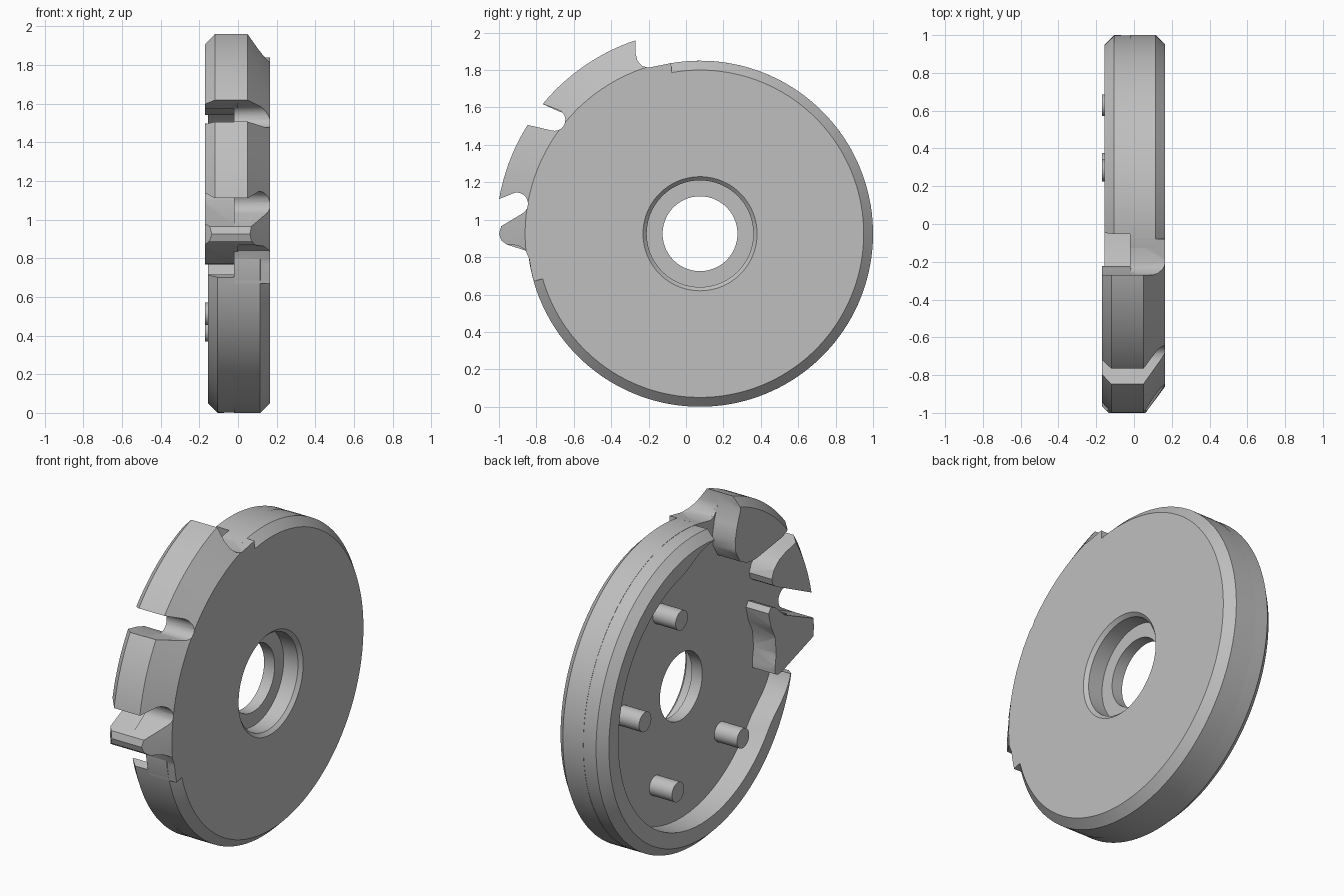
import bpy, bmesh
from math import sin, cos, radians

if "Cube" in bpy.data.objects:
    bpy.data.objects.remove(bpy.data.objects["Cube"])

CY, CZ = 0.075, 0.925          # wheel axis
R = 0.925                      # wheel radius

grey = bpy.data.materials.new("plain_grey")
grey.use_nodes = True
grey.diffuse_color = (0.52, 0.52, 0.52, 1)
grey.node_tree.nodes["Principled BSDF"].inputs["Base Color"].default_value = (0.52, 0.52, 0.52, 1)


def finish(name, bm):
    bmesh.ops.recalc_face_normals(bm, faces=bm.faces)
    mesh = bpy.data.meshes.new(name)
    bm.to_mesh(mesh)
    bm.free()
    mesh.materials.append(grey)
    obj = bpy.data.objects.new(name, mesh)
    bpy.context.collection.objects.link(obj)
    smooth(mesh)
    return obj


def smooth(mesh):
    for p in mesh.polygons:
        p.use_smooth = True
    mesh.set_sharp_from_angle(angle=radians(28))


def polar(r, deg):
    return CY + r * cos(radians(deg)), CZ + r * sin(radians(deg))


def arc(cy, cz, r, a0, a1, n=10):
    steps = [radians(a0 + (a1 - a0) * i / n) for i in range(n + 1)]
    return [(cy + r * cos(a), cz + r * sin(a)) for a in steps]


def sweep(name, profile_at, a0, a1, n, closed):
    """Sweep a closed (x, radius) profile around the wheel axis."""
    bm = bmesh.new()
    rings = []
    for i in range(n if closed else n + 1):
        a = a0 + (a1 - a0) * i / n
        rings.append([bm.verts.new((x, *polar(r, a))) for x, r in profile_at(a)])
    m = len(rings[0])
    for i in range(n):
        p, q = rings[i], rings[(i + 1) % len(rings)]
        for j in range(m):
            k = (j + 1) % m
            bm.faces.new((p[j], p[k], q[k], q[j]))
    if not closed:
        bm.faces.new(rings[0])
        bm.faces.new(rings[-1])
    return finish(name, bm)


def prism(name, outline, x0, x1):
    """Extrude a (y, z) outline along x."""
    bm = bmesh.new()
    face = bm.faces.new([bm.verts.new((x0, y, z)) for y, z in outline])
    out = bmesh.ops.extrude_face_region(bm, geom=[face])
    for v in out["geom"]:
        if isinstance(v, bmesh.types.BMVert):
            v.co.x = x1
    return finish(name, bm)


def clip(obj, envelope):
    """Keep only the part of obj inside the envelope."""
    mod = obj.modifiers.new("clip", 'BOOLEAN')
    mod.operation = 'INTERSECT'
    mod.solver = 'EXACT'
    mod.object = envelope
    bpy.context.view_layer.update()
    graph = bpy.context.evaluated_depsgraph_get()
    mesh = bpy.data.meshes.new_from_object(obj.evaluated_get(graph))
    obj.modifiers.clear()
    obj.data = mesh
    smooth(mesh)


# Disc with counterbored hole and chamfered front edge
disc = [(-0.02, 0.2), (0.05, 0.2), (0.05, 0.285), (0.145, 0.285), (0.165, 0.305),
        (0.165, 0.875), (0.115, R), (-0.02, R)]
sweep("disc", lambda a: disc, 0, 360, 144, True)

# Raised rim on the back, thinning toward both ends
RIM0, RIM1 = 194, 458


def rim_profile(a):
    t = max(0, 1 - min(a - RIM0, RIM1 - a) / 22)
    inner = 0.785 + 0.083 * t * t * (3 - 2 * t)
    return [(0, inner), (-0.155, inner), (-0.155, 0.875), (-0.105, R), (0, R - 0.002)]


sweep("back_rim", rim_profile, RIM0, RIM1, 110, False)

# Pegs on the back
for i, a in enumerate((4, 68, -64, -132)):
    prism("peg_%d" % (i + 1), arc(*polar(0.555, a), 0.058, 0, 348.75, 31), 0, -0.17)

# Chamfered envelope that shapes the outer side of the teeth
env = [(-0.17, 0.3), (0.165, 0.3), (0.165, 0.935), (0.05, 1.09), (-0.12, 1.09), (-0.17, 1.04)]
envelope = sweep("tooth_envelope", lambda a: env, 0, 360, 180, True)

# Front layer of the toothed sector, with two round-ended slots
lower_tip = [(-0.96, 0.868), (-0.988, 0.89), (-1.0, 0.925), (-0.988, 0.965)]
front = [(-0.815, 0.67), (-0.83, 0.74), (-0.838, 0.79), (-0.86, 0.84), (-0.90, 0.862)]
front += lower_tip
front += arc(-0.905, 1.085, 0.06, -60, 100)
front += [(-1.0, 1.11), (-1.08, 1.08), (-0.97, 1.535)]
front += arc(-0.703, 1.533, 0.058, -105, 75)
front += [(-0.77, 1.62), (-0.87, 1.65), (-0.27, 2.05), (-0.27, 1.89), (-0.26, 1.85),
          (-0.235, 1.822), (-0.2, 1.813), (-0.08, 1.837)]
front += arc(CY, CZ, 0.87, 100, 196, 40)
teeth = [prism("front_teeth", front, -0.02, 0.2)]

# Back blocks of the three teeth
upper = [(-0.27, 2.05), (-0.27, 1.88), (-0.24, 1.8), (-0.222, 1.72), (-0.228, 1.65),
         (-0.27, 1.58), (-0.34, 1.546), (-0.42, 1.54), (-0.67, 1.575), (-0.77, 1.62),
         (-0.87, 1.65)]
middle = [(-0.97, 1.535), (-0.845, 1.505), (-0.70, 1.472), (-0.64, 1.45), (-0.59, 1.41),
          (-0.568, 1.36), (-0.58, 1.32), (-0.62, 1.295), (-1.0, 1.11), (-1.08, 1.08)]
lower = lower_tip + [(-0.69, 1.1), (-0.6, 1.18), (-0.56, 1.195), (-0.538, 1.165),
                     (-0.56, 1.08), (-0.6, 1.0), (-0.61, 0.9), (-0.598, 0.82),
                     (-0.6, 0.78), (-0.625, 0.768), (-0.66, 0.77)]
for name, outline in (("upper", upper), ("middle", middle), ("lower", lower)):
    teeth.append(prism(name + "_tooth_back", outline, 0, -0.2))

for t in teeth:
    clip(t, envelope)
bpy.data.objects.remove(envelope)
